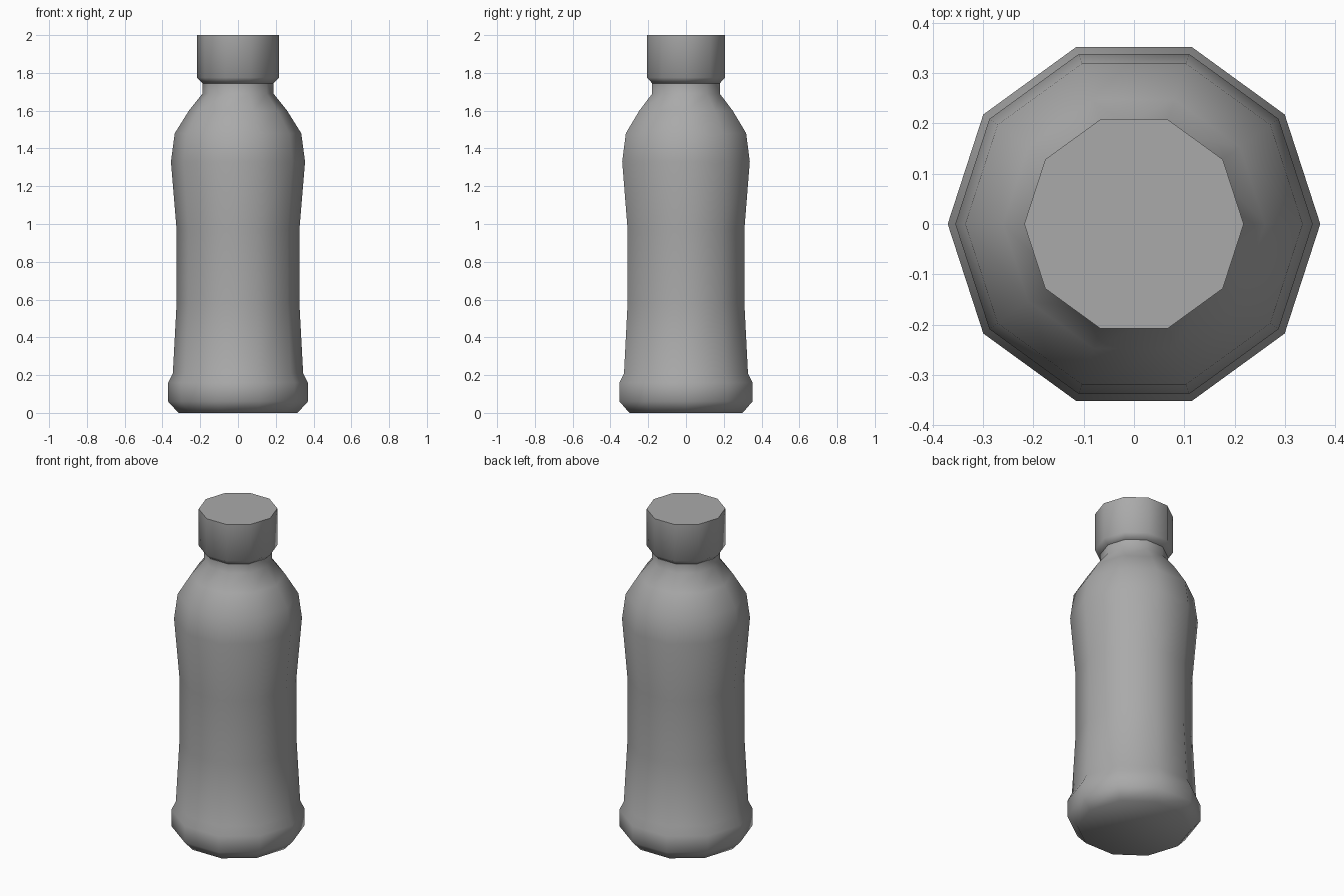
import bpy
import bmesh
import math

if "Cube" in bpy.data.objects:
    bpy.data.objects.remove(bpy.data.objects["Cube"], do_unlink=True)

SIDES = 10

# One grey material
grey = bpy.data.materials.new("mid_grey")
grey.use_nodes = True
colour = (0.4, 0.4, 0.4, 1)
grey.diffuse_color = colour
grey.node_tree.nodes["Principled BSDF"].inputs["Base Color"].default_value = colour


def lathe(name, profile):
    """Turn a (radius, height) profile into a closed ten-sided solid."""
    bm = bmesh.new()
    rings = []
    for r, z in profile:
        angles = [2 * math.pi * i / SIDES for i in range(SIDES)]
        rings.append([bm.verts.new((r * math.cos(a), r * math.sin(a), z)) for a in angles])
    for low, high in zip(rings, rings[1:]):
        for i in range(SIDES):
            j = (i + 1) % SIDES
            bm.faces.new((low[i], low[j], high[j], high[i]))
    bm.faces.new(rings[0][::-1])
    bm.faces.new(rings[-1])
    mesh = bpy.data.meshes.new(name)
    bm.to_mesh(mesh)
    bm.free()
    mesh.materials.append(grey)
    obj = bpy.data.objects.new(name, mesh)
    bpy.context.collection.objects.link(obj)
    bpy.ops.object.select_all(action="DESELECT")
    obj.select_set(True)
    bpy.context.view_layer.objects.active = obj
    bpy.ops.object.shade_smooth_by_angle(angle=math.radians(65))
    return obj


# Bottle: flared foot, waisted grip, rounded shoulder and neck
lathe("bottle_body", [
    (0.315, 0), (0.37, 0.06), (0.37, 0.16), (0.345, 0.21),
    (0.325, 0.58), (0.325, 0.97), (0.355, 1.33), (0.335, 1.48),
    (0.26, 1.6), (0.188, 1.69), (0.188, 1.75),
])

# Screw cap with a tapered lower rim
lathe("cap", [(0.188, 1.745), (0.218, 1.775), (0.218, 2)])
